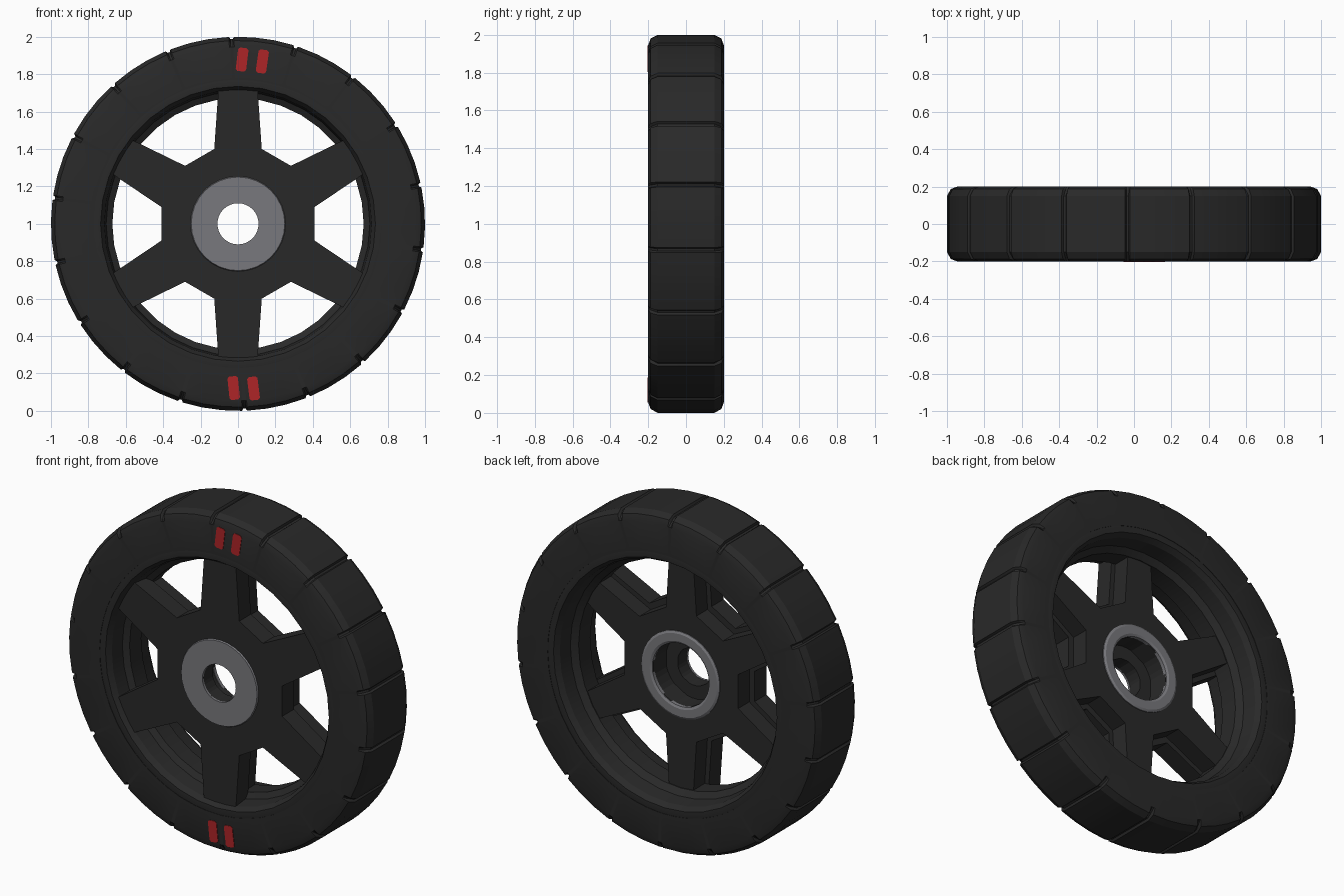
import bpy, bmesh, math
from mathutils import Vector

if "Cube" in bpy.data.objects:
    bpy.data.objects.remove(bpy.data.objects["Cube"])

CENTRE_Z = 1.0


def material(name, rgb):
    m = bpy.data.materials.new(name)
    m.diffuse_color = (*rgb, 1)
    m.use_nodes = True
    m.node_tree.nodes["Principled BSDF"].inputs["Base Color"].default_value = m.diffuse_color
    return m


BLACK = material("rubber black", (0.022, 0.022, 0.022))
GREY = material("metal grey", (0.19, 0.19, 0.205))
RED = material("marking red", (0.42, 0.018, 0.02))


def finish(name, bm, mat, smooth=None):
    bmesh.ops.recalc_face_normals(bm, faces=bm.faces)
    me = bpy.data.meshes.new(name)
    bm.to_mesh(me)
    bm.free()
    me.materials.append(mat)
    ob = bpy.data.objects.new(name, me)
    bpy.context.collection.objects.link(ob)
    if smooth:
        bpy.ops.object.select_all(action='DESELECT')
        ob.select_set(True)
        bpy.context.view_layer.objects.active = ob
        bpy.ops.object.shade_smooth_by_angle(angle=math.radians(smooth))
    return ob


def loft(name, loops, mat, smooth=None):
    """Closed ring of loops; each loop is (list of (angle, radius), y)."""
    bm = bmesh.new()
    rings = [[bm.verts.new((r * math.cos(a), y, CENTRE_Z + r * math.sin(a)))
              for a, r in pts] for pts, y in loops]
    for k, ring in enumerate(rings):
        nxt = rings[(k + 1) % len(rings)]
        for i in range(len(ring)):
            j = (i + 1) % len(ring)
            bm.faces.new((ring[i], ring[j], nxt[j], nxt[i]))
    return finish(name, bm, mat, smooth)


def circle(r, n):
    return [(2 * math.pi * i / n, r) for i in range(n)]


# Tyre: 18 tread blocks separated by fine grooves
def tread_loop(r, depth):
    pts = []
    for k in range(18):
        for off, d in ((-0.8, 0), (-0.35, depth), (0.35, depth), (0.8, 0), (7, 0), (13, 0)):
            pts.append((math.radians(12 + 20 * k + off), r - d))
    return pts


tyre_profile = [(0.77, -0.2, 0), (0.945, -0.2, 0), (0.98, -0.187, 0.022), (1.0, -0.15, 0.012),
                (1.0, 0.15, 0.012), (0.98, 0.187, 0.022), (0.945, 0.2, 0), (0.77, 0.2, 0)]
loft("tyre", [(tread_loop(r, d), y) for r, y, d in tyre_profile], BLACK, 25)

# Rim: lip on both sides, narrowing towards the middle
rim_profile = [(0.80, -0.19), (0.775, -0.198), (0.735, -0.196), (0.715, -0.165), (0.705, -0.08),
               (0.672, -0.06), (0.672, 0.05), (0.705, 0.08), (0.715, 0.165), (0.735, 0.196),
               (0.775, 0.198), (0.80, 0.19)]
loft("rim", [(circle(r, 36), y) for r, y in rim_profile], BLACK, 25)


# Spoked hub: six-armed star, stepped narrower at the back, with stepped bore
def star(tip_half, base_along, base_half):
    pts = []
    for k in range(6):
        a = math.radians(90 + 60 * k)
        for u, v in ((base_along, -base_half), (0.715, -tip_half),
                     (0.715, tip_half), (base_along, base_half)):
            pts.append((a + math.atan2(v, u), math.hypot(u, v)))
    return pts


wide = star(0.105, 0.40, 0.127)
slim = star(0.078, 0.375, 0.10)


def on_star(pts, r):
    return [(a, r) for a, _ in pts]


loft("spoked_hub", [(on_star(wide, 0.112), -0.17), (wide, -0.17), (wide, -0.06),
                    (slim, -0.06), (slim, 0.045), (on_star(slim, 0.19), 0.045),
                    (on_star(slim, 0.19), -0.08), (on_star(wide, 0.112), -0.08)], BLACK)

# Metal hub plates, front and back
loft("front_hub_plate", [(circle(r, 32), y) for r, y in
                         ((0.11, -0.165), (0.11, -0.178), (0.25, -0.178), (0.257, -0.165))], GREY, 25)
loft("back_hub_ring", [(circle(r, 32), y) for r, y in
                       ((0.187, 0.03), (0.187, 0.05), (0.2, 0.057), (0.245, 0.057),
                        (0.257, 0.05), (0.257, 0.03))], GREY, 25)


# Red marks: thin plates with clipped corners on the front sidewall
def mark(name, x, z, lean):
    w, h, c = 0.028, 0.063, 0.01
    outline = [(-w + c, -h), (w - c, -h), (w, -h + c), (w, h - c),
               (w - c, h), (-w + c, h), (-w, h - c), (-w, -h + c)]
    s, k = math.sin(math.radians(lean)), math.cos(math.radians(lean))
    bm = bmesh.new()
    f = bm.faces.new([bm.verts.new((x + u * k + v * s, -0.198, z - u * s + v * k))
                      for u, v in outline])
    ext = bmesh.ops.extrude_face_region(bm, geom=[f])
    bmesh.ops.translate(bm, vec=Vector((0, -0.005, 0)),
                        verts=[g for g in ext["geom"] if isinstance(g, bmesh.types.BMVert)])
    finish(name, bm, RED)


for i, (x, z, lean) in enumerate(((0.022, 1.878, 7), (0.13, 1.868, 8),
                                  (-0.023, 0.122, -6), (0.083, 0.12, -7))):
    mark(f"red_mark_{i + 1}", x, z, lean)
